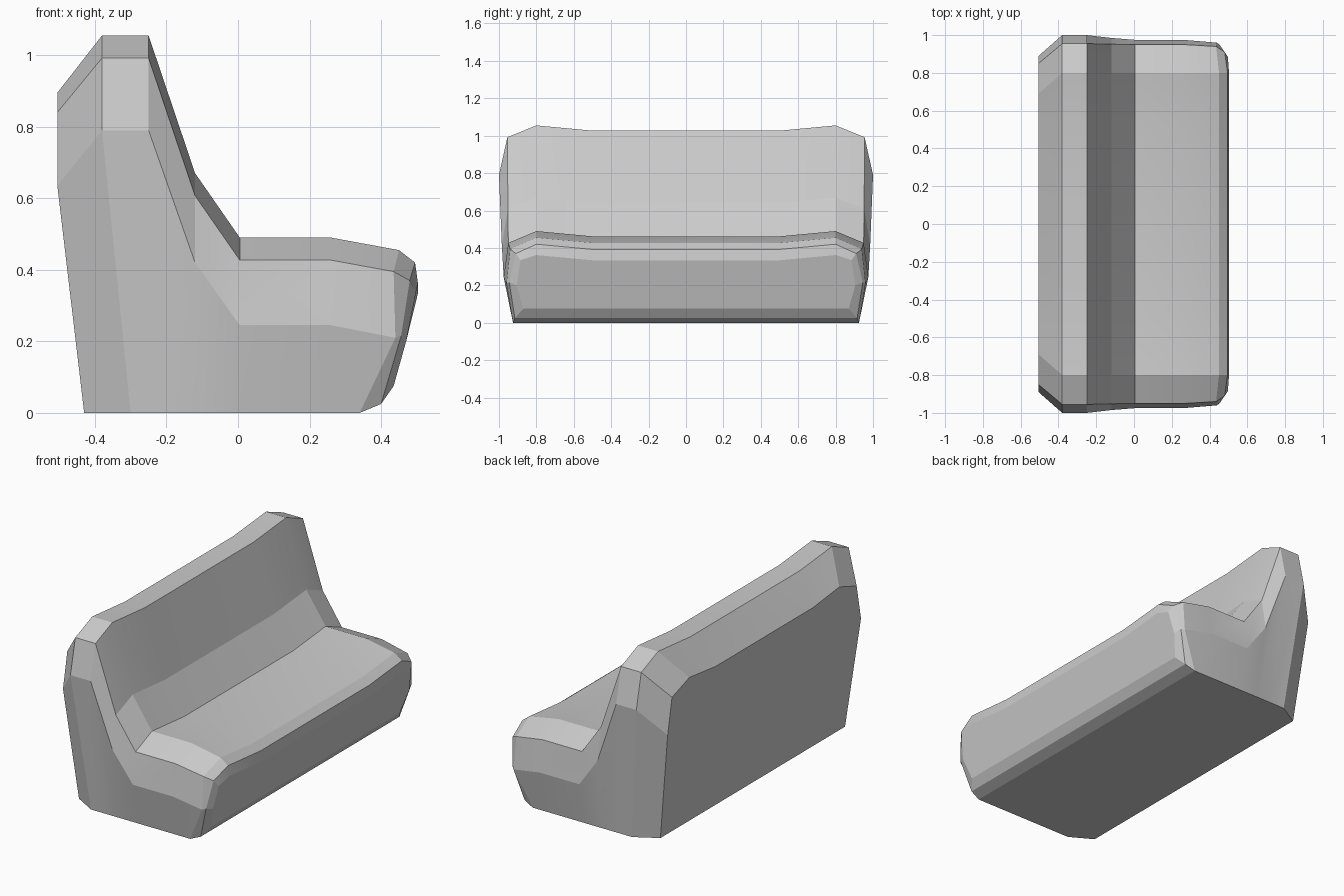
import bpy
import bmesh

cube = bpy.data.objects.get("Cube")
if cube:
    bpy.data.objects.remove(cube, do_unlink=True)

# Plain grey for the whole bench
grey = bpy.data.materials.new("plain grey")
grey.use_nodes = True
colour = (0.6, 0.6, 0.6, 1.0)
grey.diffuse_color = colour
grey.node_tree.nodes["Principled BSDF"].inputs["Base Color"].default_value = colour


def column(dip, crest, shoulder, flank, base):
    """One strip of points running from the middle of the bench down its end."""
    x, y, z = crest
    return [(x, dip, z - 0.028), crest, shoulder, flank, base]


def body_column(x, z, flank_y, drop, base_x):
    """Strip with a rounded-over top edge and an end wall tapering to the floor."""
    return column(0.5, (x, 0.8, z), (x, flank_y * 0.2 + 0.755, z - 0.063),
                  (x, flank_y, z - drop), (base_x, 0.925, 0))


# Strips in order from the back, over the backrest and seat, to the front
columns = [
    column(0.45, (-0.505, 0.69, 0.895), (-0.505, 0.85, 0.84),
           (-0.505, 0.89, 0.635), (-0.43, 0.85, 0)),
    body_column(-0.38, 1.055, 1.0, 0.265, -0.3),
    body_column(-0.25, 1.055, 1.0, 0.265, -0.2),
    body_column(-0.12, 0.67, 0.985, 0.25, -0.1),
    body_column(0.005, 0.49, 0.975, 0.245, 0.005),
    body_column(0.26, 0.49, 0.975, 0.245, 0.27),
    column(0.5, (0.45, 0.8, 0.455), (0.435, 0.94, 0.395),
           (0.44, 0.96, 0.21), (0.34, 0.925, 0)),
    column(0.5, (0.495, 0.8, 0.42), (0.48, 0.91, 0.37),
           (0.456, 0.945, 0.215), (0.4, 0.915, 0.025)),
    column(0.5, (0.503, 0.8, 0.362), (0.497, 0.885, 0.335),
           (0.47, 0.905, 0.2), (0.435, 0.87, 0.075)),
]

bm = bmesh.new()
strips = []
for points in columns:
    near = [bm.verts.new((x, -y, z)) for x, y, z in reversed(points)]
    far = [bm.verts.new(p) for p in points]
    strips.append(near + far)

# Shell over the top and both ends
for a, b in zip(strips, strips[1:]):
    for i in range(len(a) - 1):
        bm.faces.new((a[i], b[i], b[i + 1], a[i + 1]))

# Flat back and front panels
bm.faces.new(strips[0])
bm.faces.new(list(reversed(strips[-1])))

# Bevelled lower front edge
for a, b in zip(strips[6:], strips[7:]):
    bm.faces.new((a[0], a[-1], b[-1], b[0]))

# Underside
floor = strips[:7]
bm.faces.new([s[0] for s in floor] + [s[-1] for s in reversed(floor)])

bmesh.ops.recalc_face_normals(bm, faces=bm.faces)
mesh = bpy.data.meshes.new("bench_body")
bm.to_mesh(mesh)
bm.free()
mesh.materials.append(grey)

bench = bpy.data.objects.new("bench_body", mesh)
bpy.context.collection.objects.link(bench)

# Soft shading inside the seat and backrest, crisp at the bevels
bpy.ops.object.select_all(action="DESELECT")
bench.select_set(True)
bpy.context.view_layer.objects.active = bench
bpy.ops.object.shade_smooth_by_angle(angle=0.28)
